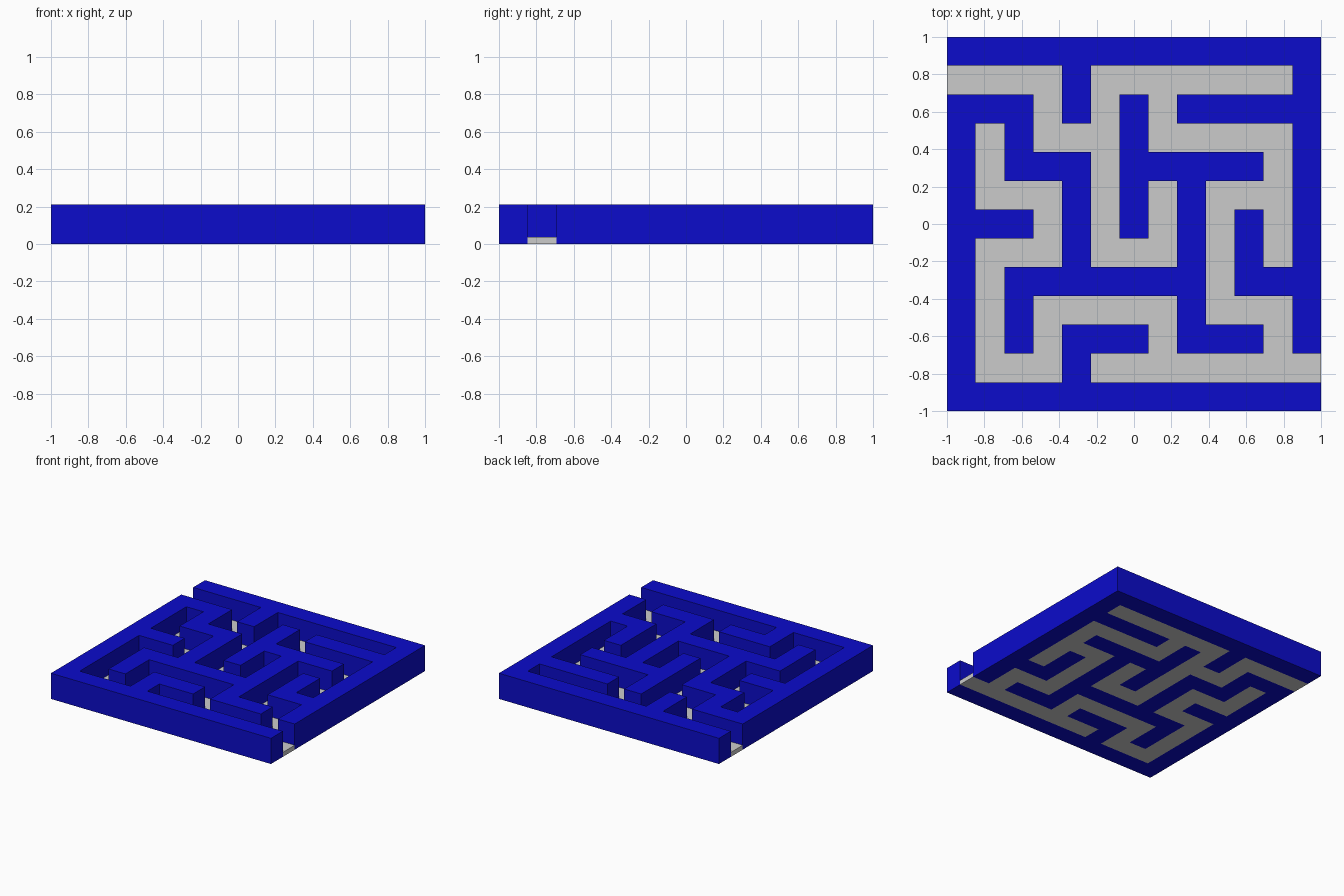
import bpy, bmesh, math

if "Cube" in bpy.data.objects:
    bpy.data.objects.remove(bpy.data.objects["Cube"])

# Maze plan, back row first: '#' is wall, '.' is corridor
PLAN = [
    "#############",
    "....#.......#",
    "###.#.#.#####",
    "#.#...#.....#",
    "#.###.#####.#",
    "#...#.#.#...#",
    "###.#.#.#.#.#",
    "#...#...#.#.#",
    "#.#######.###",
    "#.#.....#...#",
    "#.#.###.###.#",
    "#...#........",
    "#############",
]
N = len(PLAN)
CELL = 2 / N
WALL_H, FLOOR_H = 0.211, 0.037


def material(name, color):
    m = bpy.data.materials.new(name)
    m.diffuse_color = (*color, 1)
    m.use_nodes = True
    m.node_tree.nodes["Principled BSDF"].inputs["Base Color"].default_value = m.diffuse_color
    return m


def cell_is(r, c, kind):
    return 0 <= r < N and 0 <= c < N and PLAN[r][c] == kind


def build_cells(name, kind, height, mat):
    """Solid block over every plan cell of one kind, sides only on its outline."""
    bm = bmesh.new()

    def face(*pts):
        bm.faces.new([bm.verts.new((-1 + c * CELL, 1 - r * CELL, z)) for r, c, z in pts])

    for r in range(N):
        for c in range(N):
            if not cell_is(r, c, kind):
                continue
            ring = [(r + 1, c), (r + 1, c + 1), (r, c + 1), (r, c)]
            face(*[(*p, height) for p in ring])
            face(*[(*p, 0) for p in reversed(ring)])
            neighbours = [(r + 1, c), (r, c + 1), (r - 1, c), (r, c - 1)]
            for i, n in enumerate(neighbours):
                if not cell_is(*n, kind):
                    a, b = ring[i], ring[(i + 1) % 4]
                    face((*a, 0), (*b, 0), (*b, height), (*a, height))
    bmesh.ops.remove_doubles(bm, verts=bm.verts, dist=1e-4)
    bmesh.ops.recalc_face_normals(bm, faces=bm.faces)
    # merge coplanar cells into clean flat faces
    bmesh.ops.dissolve_limit(bm, angle_limit=math.radians(1),
                             verts=bm.verts, edges=bm.edges)
    # the frame can enclose holes, so keep faces simple
    bmesh.ops.triangulate(bm, faces=[f for f in bm.faces if len(f.verts) > 4])
    me = bpy.data.meshes.new(name)
    bm.to_mesh(me)
    bm.free()
    me.materials.append(mat)
    ob = bpy.data.objects.new(name, me)
    bpy.context.collection.objects.link(ob)
    return ob


# Tall blue walls and thin grey corridor floor
build_cells("maze_walls", "#", WALL_H, material("blue", (0.0035, 0.0035, 0.6)))
build_cells("corridor_floor", ".", FLOOR_H, material("light grey", (0.6, 0.6, 0.6)))
